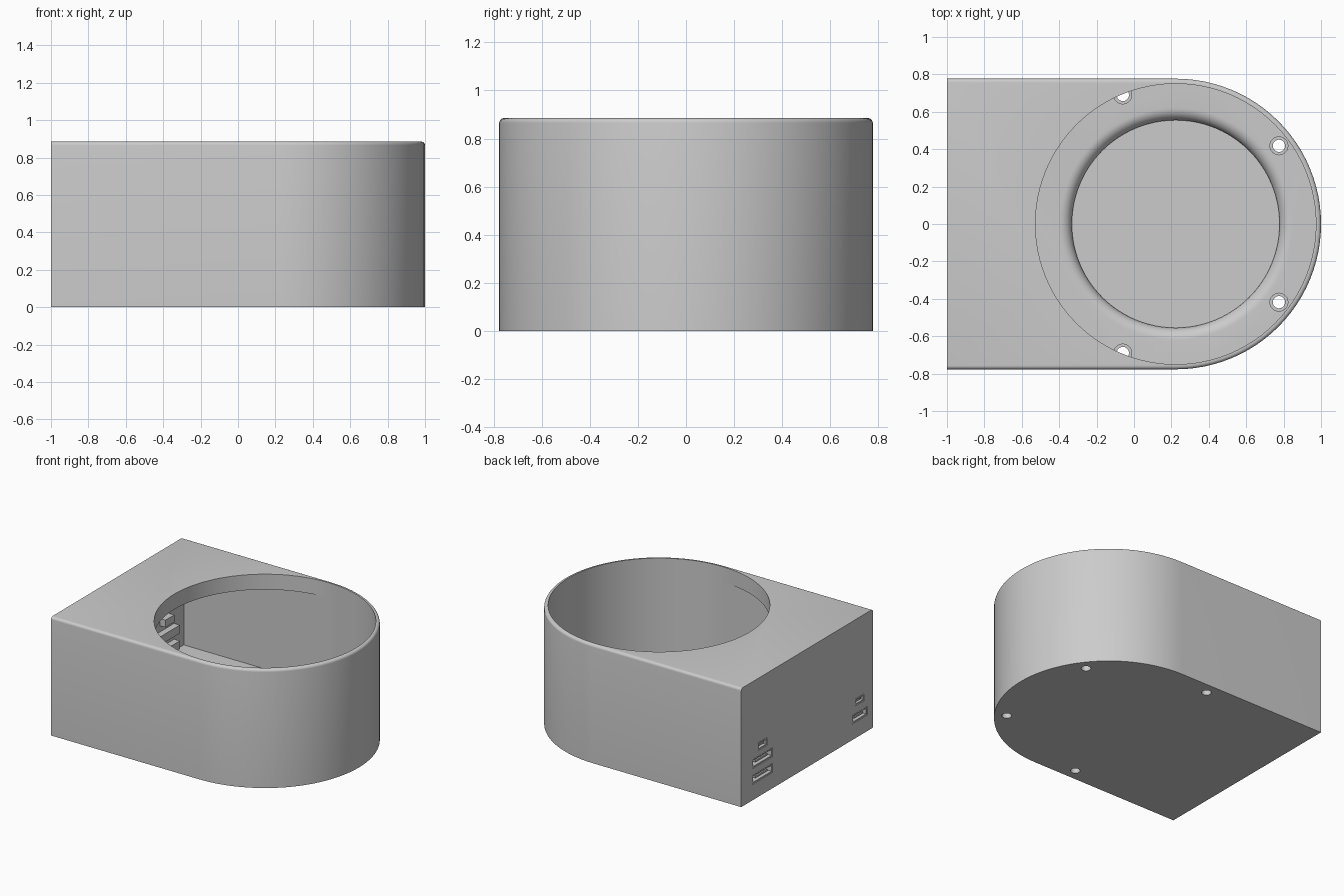
import bpy, bmesh, math

if "Cube" in bpy.data.objects:
    bpy.data.objects.remove(bpy.data.objects["Cube"])

CX, R, RI = 0.223, 0.777, 0.75      # round end centre, outer and inner radius
H, FLOOR, ROOF = 0.885, 0.10, 0.77  # height, floor top, underside of top plate
SEG = 96


def outline(r, xb):
    """D-shaped outline: straight back at xb, half circle at the front."""
    pts = [(xb, -r)]
    for i in range(SEG // 2 + 1):
        a = -math.pi / 2 + 2 * math.pi * i / SEG
        pts.append((CX + r * math.cos(a), r * math.sin(a)))
    return pts + [(xb, r)]


def circle(r, x=CX, y=0, n=SEG):
    return [(x + r * math.cos(-math.pi / 2 + 2 * math.pi * i / n),
             y + r * math.sin(-math.pi / 2 + 2 * math.pi * i / n)) for i in range(n)]


def loft(name, sections):
    """Closed solid through (outline points, z) sections, bottom to top."""
    bm = bmesh.new()
    rings = [[bm.verts.new((x, y, z)) for x, y in pts] for pts, z in sections]
    for a, b in zip(rings, rings[1:]):
        n = len(a)
        for i in range(n):
            j = (i + 1) % n
            bm.faces.new((a[i], a[j], b[j], b[i]))
    bm.faces.new(rings[0][::-1])
    bm.faces.new(rings[-1])
    return to_object(name, bm)


def to_object(name, bm):
    bmesh.ops.recalc_face_normals(bm, faces=bm.faces)
    me = bpy.data.meshes.new(name)
    bm.to_mesh(me)
    bm.free()
    ob = bpy.data.objects.new(name, me)
    bpy.context.collection.objects.link(ob)
    return ob


def box(name, lo, hi):
    (x0, y0, z0), (x1, y1, z1) = lo, hi
    return loft(name, [([(x0, y0), (x1, y0), (x1, y1), (x0, y1)], z) for z in (z0, z1)])


def cut(ob, cutter):
    cutter.hide_render = True
    bpy.context.view_layer.objects.active = ob
    m = ob.modifiers.new("cut", 'BOOLEAN')
    m.operation, m.solver, m.object = 'DIFFERENCE', 'EXACT', cutter
    bpy.ops.object.modifier_apply(modifier=m.name)
    bpy.data.objects.remove(cutter)


# Outer body, top edge rounded along the sides and round end only
f = 0.02
sections = [(outline(R, -1), 0)]
for i in range(6):
    a = math.pi / 2 * i / 5
    sections.append((outline(R - f + f * math.cos(a), -1), H - f + f * math.sin(a)))
housing = loft("housing", sections)

# Hollow interior and round top opening
cut(housing, loft("cavity", [(outline(RI, -0.973), FLOOR), (outline(RI, -0.973), ROOF)]))
cut(housing, loft("opening", [(circle(RI), ROOF - 0.1), (circle(RI), 1.0)]))

# Round recess in the floor with a rounded rim
r0, f = 0.555, 0.065
sections = [(circle(r0), 0.03)]
for i in range(9):
    a = math.pi / 2 * i / 8
    sections.append((circle(r0 + f - f * math.cos(a)), FLOOR - f + f * math.sin(a)))
sections.append((circle(r0 + f), FLOOR + 0.05))
cut(housing, loft("recess", sections))

# Stepped screw holes through the floor
for x, y in ((-0.06, 0.69), (0.775, 0.418)):
    for s in (1, -1):
        cut(housing, loft("hole", [(circle(q, x, y * s, 24), z) for q, z in
                                   ((0.033, -0.1), (0.033, 0.05), (0.048, 0.05), (0.048, 0.15))]))

# Sockets in the back wall: y, z, width, height
ports = [(0.525, 0.375, 0.11, 0.06), (0.525, 0.27, 0.24, 0.068), (0.525, 0.152, 0.24, 0.068),
         (-0.62, 0.267, 0.107, 0.052), (-0.62, 0.152, 0.18, 0.065)]
for n, (y, z, w, h) in enumerate(ports, 1):
    a, b, t = w / 2, h / 2, 0.009
    cut(housing, box("slot", (-1.1, y - a, z - b), (-0.95, y + a, z + b)))
    a, b = a - 0.003, b - 0.003
    shell = box(f"socket_shell_{n}", (-0.998, y - a, z - b), (-0.93, y + a, z + b))
    cut(shell, box("mouth", (-1.1, y - a + t, z - b + t), (-0.95, y + a - t, z + b - t)))
    box(f"socket_tongue_{n}", (-0.99, y - a * 0.6, z - b * 0.22),
        (-0.945, y + a * 0.6, z + b * 0.22))

bpy.ops.object.select_all(action='DESELECT')
housing.select_set(True)
bpy.context.view_layer.objects.active = housing
bpy.ops.object.shade_smooth_by_angle(angle=math.radians(30))
